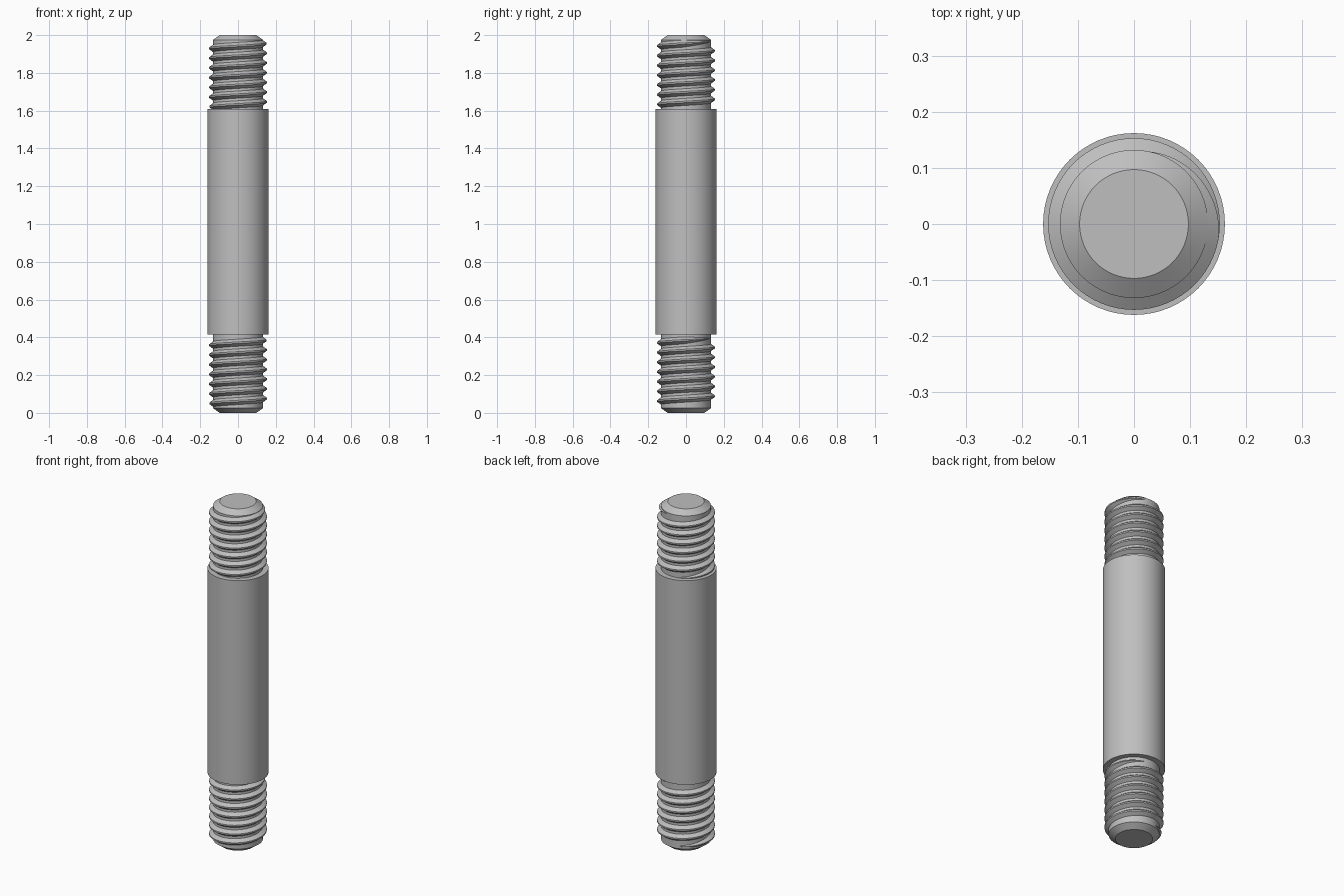
import bpy
import bmesh
from math import cos, sin, pi, tau, radians

cube = bpy.data.objects.get("Cube")
if cube:
    bpy.data.objects.remove(cube, do_unlink=True)

SHANK_R, CORE_R, CREST_R, TIP_R = 0.162, 0.132, 0.153, 0.097
SHANK_LOW, SHANK_HIGH, LENGTH = 0.415, 1.61, 2.0
CHAMFER = 0.025
PITCH, TURNS, STEPS = 0.0515, 7, 64

steel = bpy.data.materials.new("steel_grey")
steel.use_nodes = True
steel.diffuse_color = (0.52, 0.52, 0.52, 1)
steel.node_tree.nodes["Principled BSDF"].inputs["Base Color"].default_value = steel.diffuse_color


def finish(name, bm):
    """Turn a bmesh into a smooth, sharp-edged steel object."""
    bmesh.ops.recalc_face_normals(bm, faces=bm.faces)
    mesh = bpy.data.meshes.new(name)
    bm.to_mesh(mesh)
    bm.free()
    obj = bpy.data.objects.new(name, mesh)
    bpy.context.collection.objects.link(obj)
    mesh.materials.append(steel)
    bpy.ops.object.select_all(action="DESELECT")
    obj.select_set(True)
    bpy.context.view_layer.objects.active = obj
    bpy.ops.object.shade_smooth_by_angle(angle=radians(25))
    return obj


def lathe(name, profile):
    """Revolve (radius, height) points and cap both ends."""
    bm = bmesh.new()
    rings = [[bm.verts.new((r * cos(tau * i / STEPS), r * sin(tau * i / STEPS), z))
              for i in range(STEPS)] for r, z in profile]
    for a, b in zip(rings, rings[1:]):
        for i in range(STEPS):
            j = (i + 1) % STEPS
            bm.faces.new((a[i], a[j], b[j], b[i]))
    bm.faces.new(rings[0])
    bm.faces.new(rings[-1])
    return finish(name, bm)


def thread(name, base):
    """Sweep a ridge along a right-handed helix, fading out at both ends."""
    bm = bmesh.new()
    count = TURNS * STEPS
    fade_steps = STEPS * 0.27
    sunk = CORE_R - 0.003
    previous = None
    for i in range(count + 1):
        angle = pi / 2 + tau * i / STEPS
        z = base + PITCH * i / STEPS
        fade = max(0.02, min(1, i / fade_steps, (count - i) / fade_steps))
        crest = sunk + (CREST_R - sunk) * fade
        section = [(sunk, -0.021 * fade), (crest, -0.004 * fade),
                   (crest, 0.004 * fade), (sunk, 0.021 * fade)]
        ring = [bm.verts.new((r * cos(angle), r * sin(angle), z + dz)) for r, dz in section]
        if previous:
            for k in range(4):
                n = (k + 1) % 4
                bm.faces.new((previous[k], previous[n], ring[n], ring[k]))
        else:
            bm.faces.new(ring)
        previous = ring
    bm.faces.new(previous)
    return finish(name, bm)


# Plain middle section
lathe("shank", [(SHANK_R, SHANK_LOW), (SHANK_R, SHANK_HIGH)])

# Chamfered cores at both ends
lathe("lower_core", [(TIP_R, 0), (CORE_R, CHAMFER), (CORE_R, SHANK_LOW)])
lathe("upper_core", [(CORE_R, SHANK_HIGH), (CORE_R, LENGTH - CHAMFER), (TIP_R, LENGTH)])

# Helical ridges
thread("lower_thread", 0.037)
thread("upper_thread", SHANK_HIGH - 0.002)
